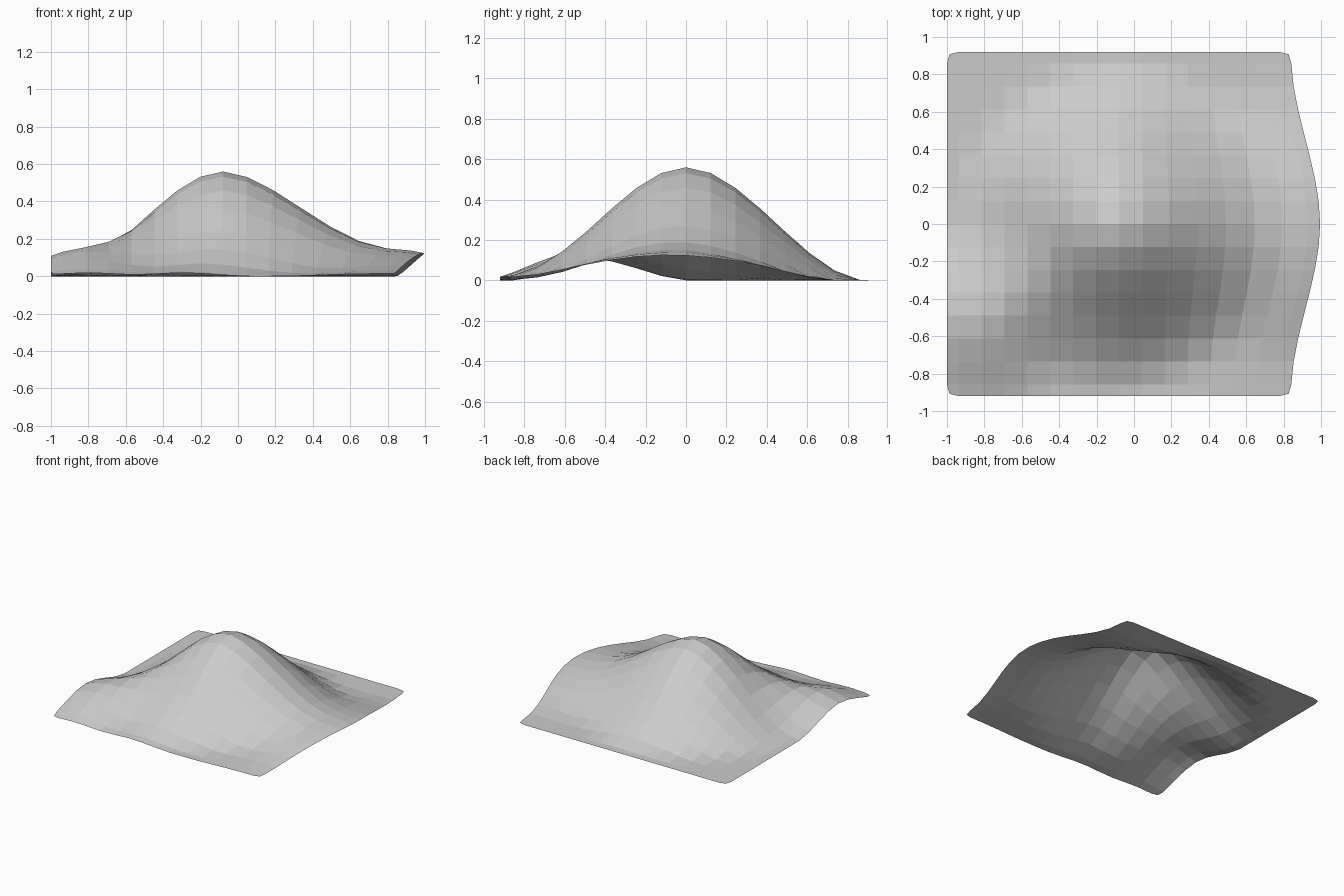
import bpy, bmesh, math

if "Cube" in bpy.data.objects:
    bpy.data.objects.remove(bpy.data.objects["Cube"])


def falloff(x, y, cx, cy, radius):
    """Smooth bump: 1 at the centre, 0 at the radius."""
    t = max(0.0, 1 - math.hypot(x - cx, y - cy) / radius)
    return t * t * (3 - 2 * t)


# Bumps: centre x, centre y, radius, height
BUMPS = [
    (-0.08, 0.00, 0.90, 0.56),   # main hill
    (-0.80, -0.49, 0.55, 0.155),  # left spur
    (0.80, 0.00, 0.80, 0.14),    # right shoulder
    (0.75, -0.50, 0.70, 0.04),   # front right swell
    (-0.30, -0.75, 0.40, 0.03),  # front swell
]

# Grid lines, evenly spaced with a narrow border strip
STEP, HALF = 0.1225, 0.92
lines = [-HALF] + [i * STEP for i in range(-7, 8)] + [HALF]
n = len(lines)

bm = bmesh.new()
verts = []
for j, v in enumerate(lines):
    row = []
    for i, u in enumerate(lines):
        x, y = u - 0.08, v
        # softened corners
        if i in (0, n - 1) and j in (0, n - 1):
            x -= math.copysign(0.013, u)
            y -= math.copysign(0.013, v)
        # right edge pulled outwards
        x += 0.155 * falloff(x, y, 0.84, 0, 0.9)
        z = sum(h * falloff(x, y, cx, cy, r) for cx, cy, r, h in BUMPS)
        row.append(bm.verts.new((x, y, z)))
    verts.append(row)

for j in range(n - 1):
    for i in range(n - 1):
        bm.faces.new((verts[j][i], verts[j][i + 1],
                      verts[j + 1][i + 1], verts[j + 1][i]))

mesh = bpy.data.meshes.new("terrain_hill")
bm.to_mesh(mesh)
bm.free()
terrain = bpy.data.objects.new("terrain_hill", mesh)
bpy.context.collection.objects.link(terrain)

# Plain grey surface
grey = bpy.data.materials.new("light_grey")
grey.diffuse_color = (0.6, 0.6, 0.6, 1)
grey.use_nodes = True
grey.node_tree.nodes["Principled BSDF"].inputs["Base Color"].default_value = grey.diffuse_color
mesh.materials.append(grey)
